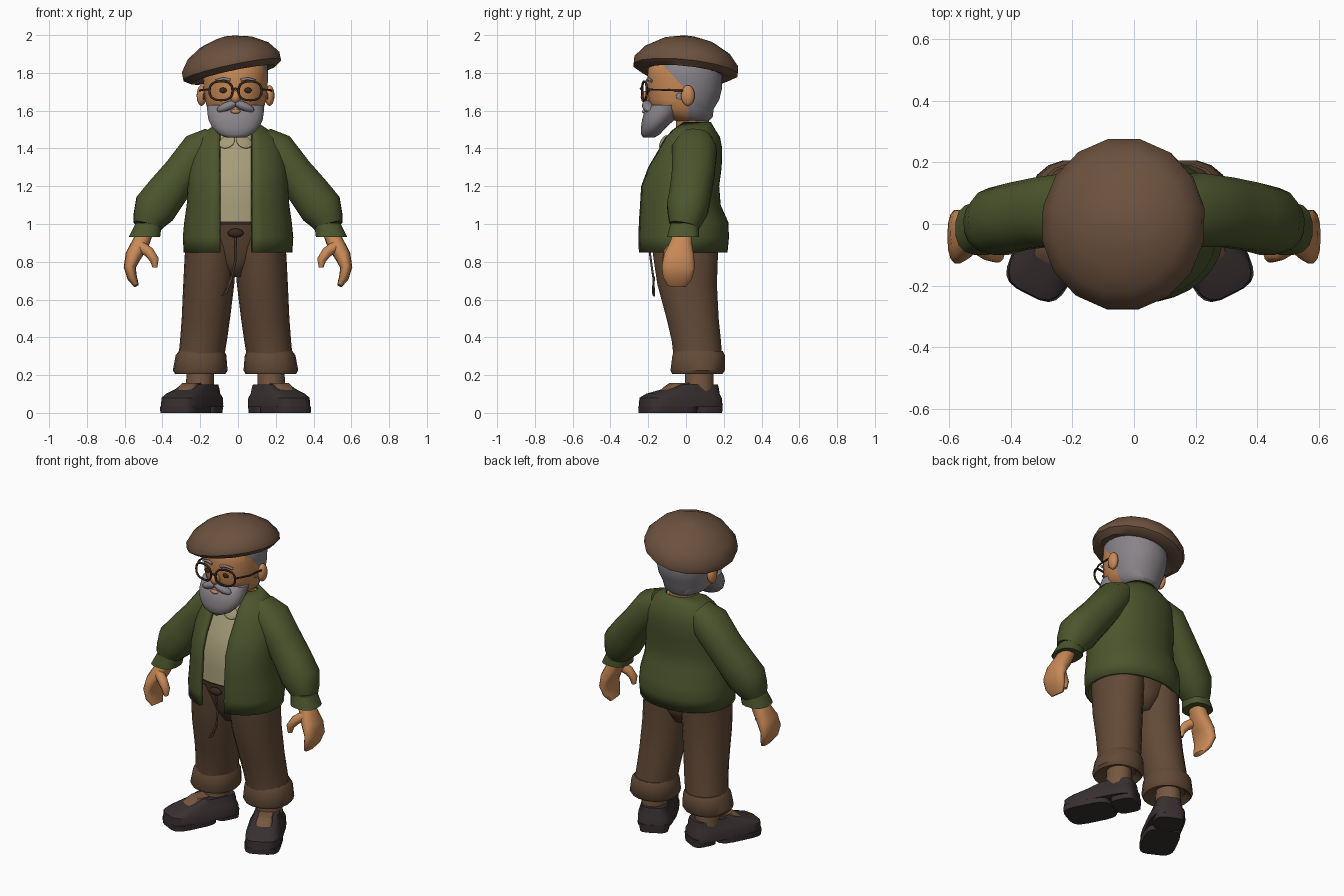
import bpy, bmesh
from math import sin, cos, asin, pi, radians, copysign
from mathutils import Vector

cube = bpy.data.objects.get("Cube")
if cube:
    bpy.data.objects.remove(cube)


def material(name, r, g, b):
    m = bpy.data.materials.new(name)
    m.use_nodes = True
    m.diffuse_color = (r, g, b, 1)
    bsdf = m.node_tree.nodes["Principled BSDF"]
    bsdf.inputs["Base Color"].default_value = (r, g, b, 1)
    bsdf.inputs["Roughness"].default_value = 0.9
    return m


GREEN = material("jacket green", .071, .09, .026)
BROWN = material("trouser brown", .122, .067, .037)
FELT = material("beret brown", .15, .083, .049)
DARK = material("shoe black brown", .04, .029, .03)
SKIN = material("skin", .58, .25, .095)
CLOTH = material("shirt beige", .38, .33, .19)
GREY = material("hair grey", .25, .23, .25)
FRAME = material("frame brown", .04, .02, .013)
SOCK = material("sock brown", .18, .095, .052)


def finish(obj, mat, angle=40):
    """Give a part its colour and shading."""
    obj.data.materials.append(mat)
    for o in bpy.context.selected_objects:
        o.select_set(False)
    obj.select_set(True)
    bpy.context.view_layer.objects.active = obj
    bpy.ops.object.shade_smooth_by_angle(angle=radians(angle))
    return obj


def loft(name, rings, mat, n=20, p=2.0, follow=False, opening=None, angle=40):
    """Skin rings of (x, y, z, half width, half depth); may follow a path or stay open in front."""
    bm = bmesh.new()
    mids = [Vector(r[:3]) for r in rings]
    loops = []
    for i, (x, y, z, rx, ry) in enumerate(rings):
        u, v = Vector((1, 0, 0)), Vector((0, 1, 0))
        if follow:
            t = (mids[min(i + 1, len(mids) - 1)] - mids[max(i - 1, 0)]).normalized()
            u = v.cross(t).normalized()
            v = t.cross(u)
        if opening:
            a0, a1 = [asin(min(.95, e / rx) ** (p / 2)) for e in opening]
            angles = [a0 + (2 * pi - a1 - a0) * k / (n - 1) for k in range(n)]
        else:
            angles = [2 * pi * (k + .5) / n for k in range(n)]
        loop = []
        for a in angles:
            sx = copysign(abs(sin(a)) ** (2 / p), sin(a))
            sy = copysign(abs(cos(a)) ** (2 / p), -cos(a))
            loop.append(bm.verts.new(mids[i] + u * rx * sx + v * ry * sy))
        loops.append(loop)
    for a, b in zip(loops, loops[1:]):
        for k in range(n - 1 if opening else n):
            j = (k + 1) % n
            bm.faces.new((a[k], a[j], b[j], b[k]))
    if not opening:
        bm.faces.new(loops[0])
        bm.faces.new(loops[-1])
    bmesh.ops.recalc_face_normals(bm, faces=bm.faces)
    me = bpy.data.meshes.new(name)
    bm.to_mesh(me)
    bm.free()
    obj = bpy.data.objects.new(name, me)
    bpy.context.collection.objects.link(obj)
    return finish(obj, mat, angle)


def ball(name, loc, size, mat, rot=(0, 0, 0)):
    bpy.ops.mesh.primitive_uv_sphere_add(segments=16, ring_count=10, location=loc, rotation=rot)
    obj = bpy.context.object
    obj.name, obj.scale = name, size
    return finish(obj, mat, 60)


def wire(name, pts, r, mat, cyclic=False):
    cu = bpy.data.curves.new(name, 'CURVE')
    cu.dimensions, cu.bevel_depth, cu.bevel_resolution = '3D', r, 1
    cu.use_fill_caps = True
    sp = cu.splines.new('POLY')
    sp.points.add(len(pts) - 1)
    for q, co in zip(sp.points, pts):
        q.co = (*co, 1)
    sp.use_cyclic_u = cyclic
    cu.materials.append(mat)
    obj = bpy.data.objects.new(name, cu)
    bpy.context.collection.objects.link(obj)
    return obj


C = -.013  # sideways shift of head and legs

# Jacket, open in front, with the shirt inside
torso = [(0, -.018, .85, .288, .238), (0, -.015, .93, .293, .243), (0, -.016, 1.01, .285, .24),
         (0, -.033, 1.1, .272, .217), (0, -.034, 1.2, .266, .21), (0, -.009, 1.3, .26, .198),
         (0, .022, 1.4, .243, .17), (0, .032, 1.46, .21, .148), (0, .037, 1.5, .16, .118),
         (0, .047, 1.54, .1, .085)]
jacket = loft("jacket", torso, GREEN, 30, 2.15, opening=(.075, .1), angle=60)
thick = jacket.modifiers.new("thickness", 'SOLIDIFY')
thick.thickness, thick.offset = .022, -1
shirt_rings = [(x, y, z, rx - .03, ry - .027) for x, y, z, rx, ry in torso[2:9]]
loft("shirt", shirt_rings, CLOTH, 24, 2.15)
loft("neck", [(C, .04, 1.42, .085, .085), (C, .03, 1.6, .09, .09)], SKIN)

# Hips and waistband
loft("hips", [(C, .005, .72, .06, .1), (C, .002, .8, .12, .145), (C, -.006, .9, .21, .168),
              (C, -.015, 1.01, .255, .194)], BROWN, 24, 2.2, angle=70)
loft("waistband", [(C, -.018, .998, .256, .198), (C, -.018, 1.018, .255, .198)], FRAME, 24, 2.2)
ball("drawstring_knot", (C, -.21, .952), (.042, .02, .024), FRAME)
wire("drawstring", [(C, -.205, .95), (-.015, -.185, .8), (-.035, -.172, .71), (-.085, -.17, .62),
                    (-.06, -.175, .64), (-.03, -.17, .72)], .006, BROWN)

for s, side in ((1, "left_"), (-1, "right_")):
    def flip(rings, shift=0):
        return [(s * r[0] + shift, *r[1:]) for r in rings]

    # Sleeve and cuff
    loft(side + "sleeve", flip([(.13, .05, 1.45, .07, .09), (.2, .045, 1.395, .103, .122),
         (.3, .038, 1.265, .103, .115), (.375, .025, 1.17, .11, .112), (.44, .008, 1.083, .116, .112),
         (.471, -.004, 1.02, .089, .092), (.479, -.01, .99, .076, .08)]), GREEN, 16, 2.2, True)
    loft(side + "sleeve_cuff", flip([(.472, -.008, 1.005, .07, .075), (.495, -.015, .932, .084, .086),
         (.495, -.015, .936, .06, .065)]), GREEN, 16, 2.6)

    # Mitten-shaped hand and thumb
    loft(side + "hand", flip([(.485, -.015, .97, .041, .046), (.515, -.025, .9, .046, .058),
         (.555, -.036, .83, .043, .081), (.573, -.041, .77, .032, .089), (.56, -.046, .715, .026, .078),
         (.538, -.05, .673, .014, .05)]), SKIN, 14, 2.4, True, angle=60)
    loft(side + "thumb", flip([(.52, -.06, .885, .03, .03), (.47, -.09, .85, .028, .03),
         (.442, -.1, .81, .024, .026), (.44, -.1, .77, .013, .015)]), SKIN, 10, 2, True, angle=60)

    # Trouser leg with turn-up
    loft(side + "trouser_leg", flip([(.185, .065, .27, .12, .13), (.17, .055, .38, .124, .132),
         (.157, .035, .5, .128, .14), (.142, .006, .68, .135, .16), (.133, -.002, .82, .137, .173),
         (.13, -.01, .96, .13, .182)], C), BROWN, 18, 2.05, angle=60)
    loft(side + "turn_up", flip([(.187, .065, .235, .1, .1), (.187, .06, .207, .134, .136),
         (.187, .062, .225, .145, .146), (.183, .067, .305, .134, .141), (.18, .066, .328, .12, .13)],
         C), BROWN, 18, 2.2)

    # Sock and shoe, toes turned out
    loft(side + "sock", flip([(.19, .07, .1, .075, .08), (.185, .07, .3, .07, .075)], C), SOCK, 14)
    sole = [(0, -.08, 0, .104, .146), (0, -.08, .035, .106, .148)]
    heel = [(0, .145, 0, .084, .073), (0, .145, .05, .088, .076)]
    upper = [(0, -.004, .03, .106, .225), (0, -.004, .08, .104, .221), (0, .01, .102, .09, .197),
             (0, .06, .128, .08, .145), (0, .085, .15, .073, .113)]
    tongue = [(0, -.07, .1, .05, .06), (0, -.035, .135, .048, .06), (0, -.01, .157, .042, .05)]
    for part, rings, mat in (("sole", sole, DARK), ("heel", heel, DARK),
                             ("shoe", upper, DARK), ("tongue", tongue, SOCK)):
        o = loft(side + part, rings, mat, 20, 4)
        o.location = (s * .228 + C, -.025, 0)
        o.rotation_euler.z = s * radians(27)

    # Ear, sideburn, eye, brow, moustache half
    ball(side + "ear", (C + s * .18, .01, 1.68), (.026, .036, .055), SKIN)
    ball(side + "sideburn", (C + s * .167, -.035, 1.676), (.006, .018, .018), GREY)
    ball(side + "eye", (C + s * .066, -.201, 1.708), (.02, .008, .014), FRAME)
    wire(side + "brow", [(C + s * x, y, z) for x, y, z in
         ((.028, -.204, 1.762), (.065, -.2, 1.77), (.105, -.184, 1.757))], .008, GREY)
    ball(side + "moustache", (C + s * .045, -.202, 1.622), (.06, .03, .024), GREY, (0, s * .4, s * .2))

    # Spectacle rim (rounded oblong) and arm
    rim = []
    for k in range(20):
        a = 2 * pi * k / 20
        dx, dz = [copysign(abs(t) ** .8, t) for t in (cos(a), sin(a))]
        rim.append((C + s * (.077 + .061 * dx), -.22 + .012 * dx, 1.705 + .05 * dz))
    wire(side + "rim", rim, .0065, FRAME, True)
    wire(side + "temple", [(C + s * .138, -.208, 1.712), (C + s * .18, -.12, 1.71),
         (C + s * .19, 0, 1.705)], .0055, FRAME)

    # Shirt collar tip
    ball(side + "collar", (C + s * .045, -.12, 1.435), (.045, .01, .038), CLOTH, (-.6, s * .5, 0))

# Head, cut along the hairline and coloured behind it
head = loft("head", [(C, .035, 1.545, .085, .085), (C, .01, 1.567, .125, .132), (C, -.017, 1.61, .15, .165),
            (C, -.01, 1.66, .163, .188), (C, -.006, 1.72, .17, .198), (C, -.006, 1.78, .173, .199),
            (C, -.008, 1.85, .17, .19), (C, -.008, 1.9, .12, .14)], SKIN, 28, 2.15, angle=70)
head.data.materials.append(GREY)
bm = bmesh.new()
bm.from_mesh(head.data)
for co, no in (((0, 0, 1.71), (0, 12, 11)), ((0, .012, 1.7), (0, 1, 0))):
    bmesh.ops.bisect_plane(bm, geom=bm.verts[:] + bm.edges[:] + bm.faces[:], plane_co=co, plane_no=no)
for f in bm.faces:
    c = f.calc_center_median()
    if c.y > .012 or (c.z > 1.71 and 12 * c.y + 11 * (c.z - 1.71) > 0 and abs(c.x - C) > .1):
        f.material_index = 1
bm.to_mesh(head.data)
bm.free()

# Nose, beard, lip and spectacle bridge
ball("nose", (C, -.21, 1.672), (.028, .03, .034), SKIN)
loft("beard", [(C, -.197, 1.457, .05, .03), (C, -.188, 1.475, .09, .05), (C, -.172, 1.51, .125, .067),
     (C, -.148, 1.55, .145, .086), (C, -.125, 1.59, .151, .098), (C, -.1, 1.63, .153, .09)],
     GREY, 20, 2.2, angle=60)
ball("lower_lip", (C, -.221, 1.596), (.026, .012, .012), SKIN)
wire("bridge", [(C - .016, -.232, 1.71), (C, -.24, 1.718), (C + .016, -.232, 1.71)], .006, FRAME)

# Beret, tipped to the right and back
beret = loft("beret", [(0, 0, -.035, .17, .17), (0, 0, -.052, .23, .238), (0, 0, -.025, .269, .281),
             (0, 0, .012, .269, .281), (0, 0, .075, .222, .23), (0, 0, .125, .14, .145),
             (0, 0, .148, .06, .06), (0, 0, .156, .01, .01)], FELT, 16, angle=50)
beret.location = (-.036, 0, 1.84)
beret.rotation_euler = (-.1, -.21, 0)
